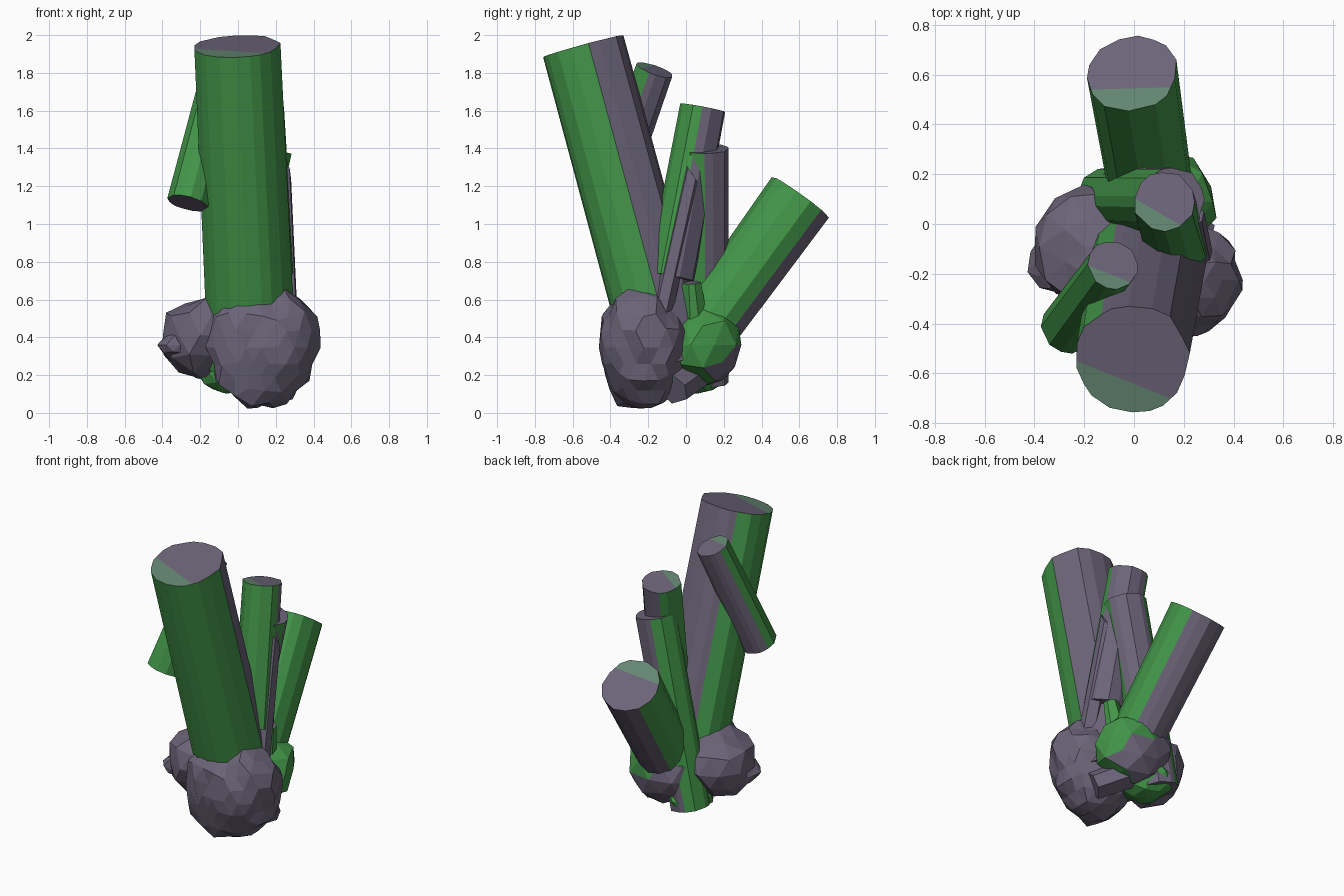
import bpy, bmesh, math, random
from mathutils import Vector

if "Cube" in bpy.data.objects:
    bpy.data.objects.remove(bpy.data.objects["Cube"])

random.seed(7)


def material(name, rgb):
    m = bpy.data.materials.new(name)
    m.diffuse_color = (*rgb, 1)
    m.use_nodes = True
    m.node_tree.nodes["Principled BSDF"].inputs["Base Color"].default_value = m.diffuse_color
    return m


MATS = [material("purple_grey", (0.150, 0.128, 0.190)),
        material("green", (0.055, 0.300, 0.065)),
        material("pale_green", (0.125, 0.235, 0.165))]
GREY, GREEN, PALE = 0, 1, 2


def finish(bm, name):
    me = bpy.data.meshes.new(name)
    bm.to_mesh(me)
    bm.free()
    for m in MATS:
        me.materials.append(m)
    ob = bpy.data.objects.new(name, me)
    bpy.context.collection.objects.link(ob)
    return ob


def crystal(name, bottom, top, r0, r1, green_dir, limit, sides=14, pale=True, slant=0.0):
    """Irregular prism; sides facing green_dir are green, the rest grey."""
    b, t = Vector(bottom), Vector(top)
    axis = (t - b).normalized()
    g = Vector(green_dir)
    g = (g - axis * g.dot(axis)).normalized()
    h = axis.cross(g)
    bm = bmesh.new()
    low, high = [], []
    for i in range(sides):
        a = (i + random.uniform(-0.3, 0.3)) * 2 * math.pi / sides
        k = random.uniform(0.95, 1.03)
        d = (g * math.cos(a) + h * math.sin(a)) * k
        low.append(bm.verts.new(b + d * r0))
        high.append(bm.verts.new(t + d * r1 + axis * slant * math.cos(a)))
    for i in range(sides):
        j = (i + 1) % sides
        f = bm.faces.new((low[i], low[j], high[j], high[i]))
        mid = (low[i].co + low[j].co) / 2 - b
        f.material_index = GREEN if mid.normalized().dot(g) > limit else GREY
    bm.faces.new(low[::-1])
    cap = bm.faces.new(high)
    bm.normal_update()
    # pale strip across the end, on the green side
    if pale:
        geom = [cap] + list(cap.edges) + list(cap.verts)
        bmesh.ops.bisect_plane(bm, geom=geom, plane_co=t + g * r1 * 0.4, plane_no=g)
        bm.normal_update()
        for f in bm.faces:
            if f.normal.dot(axis) > 0.9 and (f.calc_center_median() - t).dot(g) > r1 * 0.4:
                f.material_index = PALE
    return finish(bm, name)


def rock(name, centre, size, rough, rule=lambda n: GREY):
    """Faceted lump with jittered vertices."""
    bm = bmesh.new()
    bmesh.ops.create_icosphere(bm, subdivisions=3 if size[0] > 0.27 else 2, radius=1)
    c = Vector(centre)
    bumps = [(Vector([random.uniform(-1, 1) for _ in range(3)]).normalized(),
              random.uniform(-rough, rough)) for _ in range(26)]
    for v in bm.verts:
        n = v.co.normalized()
        k = 1 + sum(s for d, s in bumps if d.dot(n) > 0.86)
        k = max(0.87, min(1.1, k)) * random.uniform(0.95, 1.04)
        v.co = c + Vector([n[i] * size[i] * k for i in range(3)])
        v.co.z = max(0.0, v.co.z)
    # merge close facets into larger irregular ones
    for f in bm.faces:
        d = f.calc_center_median() - c
        f.material_index = rule(Vector([d[i] / size[i] for i in range(3)]).normalized())
    bmesh.ops.dissolve_limit(bm, angle_limit=0.15, verts=bm.verts[:], edges=bm.edges[:],
                             delimit={'MATERIAL'})
    return finish(bm, name)


# crystals
crystal("main_crystal", (0.07, -0.085, 0.25), (-0.008, -0.543, 1.94), 0.236, 0.231,
        (-0.37, -0.93, 0), -0.58, 18)
crystal("floating_crystal", (-0.265, -0.415, 1.11), (-0.085, -0.165, 1.815), 0.112, 0.104,
        (-0.37, -0.93, 0), -0.25, 12)
crystal("tall_back_crystal", (0.17, -0.08, 0.72), (0.12, 0.09, 1.615), 0.128, 0.123,
        (-0.5, -0.85, 0), -0.45, 12)
crystal("middle_crystal", (-0.11, 0.105, 0.16), (0.153, 0.10, 1.40), 0.125, 0.131,
        (-0.6, -0.8, 0), -0.4, 12)
crystal("rear_crystal", (0.08, 0.04, 0.36), (-0.01, 0.605, 1.14), 0.17, 0.187,
        (0, -1, 0.3), -0.55, 14)
crystal("thin_crystal", (0.27, -0.145, 0.45), (0.235, 0.035, 1.26), 0.055, 0.052,
        (0, -1, 0), 1.1, 6, pale=False, slant=0.05)
crystal("low_crystal", (0.05, 0.10, 0.24), (0.27, -0.06, 0.12), 0.09, 0.085,
        (0, -0.8, 0.4), 0.1, 6)
crystal("side_shard", (0.16, 0.05, 0.42), (0.21, 0.03, 0.69), 0.08, 0.05,
        (0.5, -0.3, 0), -1.1, 6)

# base rocks
rock("front_rock", (0.125, -0.225, 0.345), (0.29, 0.25, 0.325), 0.08)
rock("left_rock", (-0.20, -0.09, 0.41), (0.20, 0.24, 0.215), 0.10)
rock("left_spike_rock", (-0.31, -0.15, 0.36), (0.115, 0.13, 0.08), 0.12)
rock("back_rock", (0.08, 0.09, 0.36), (0.255, 0.205, 0.22), 0.06,
     lambda n: GREY if n.z < 0.1 - 0.6 * n.x and n.y > 0.1 else GREEN)
rock("low_green_rock", (-0.06, 0.06, 0.22), (0.16, 0.17, 0.12), 0.08, lambda n: GREEN)
